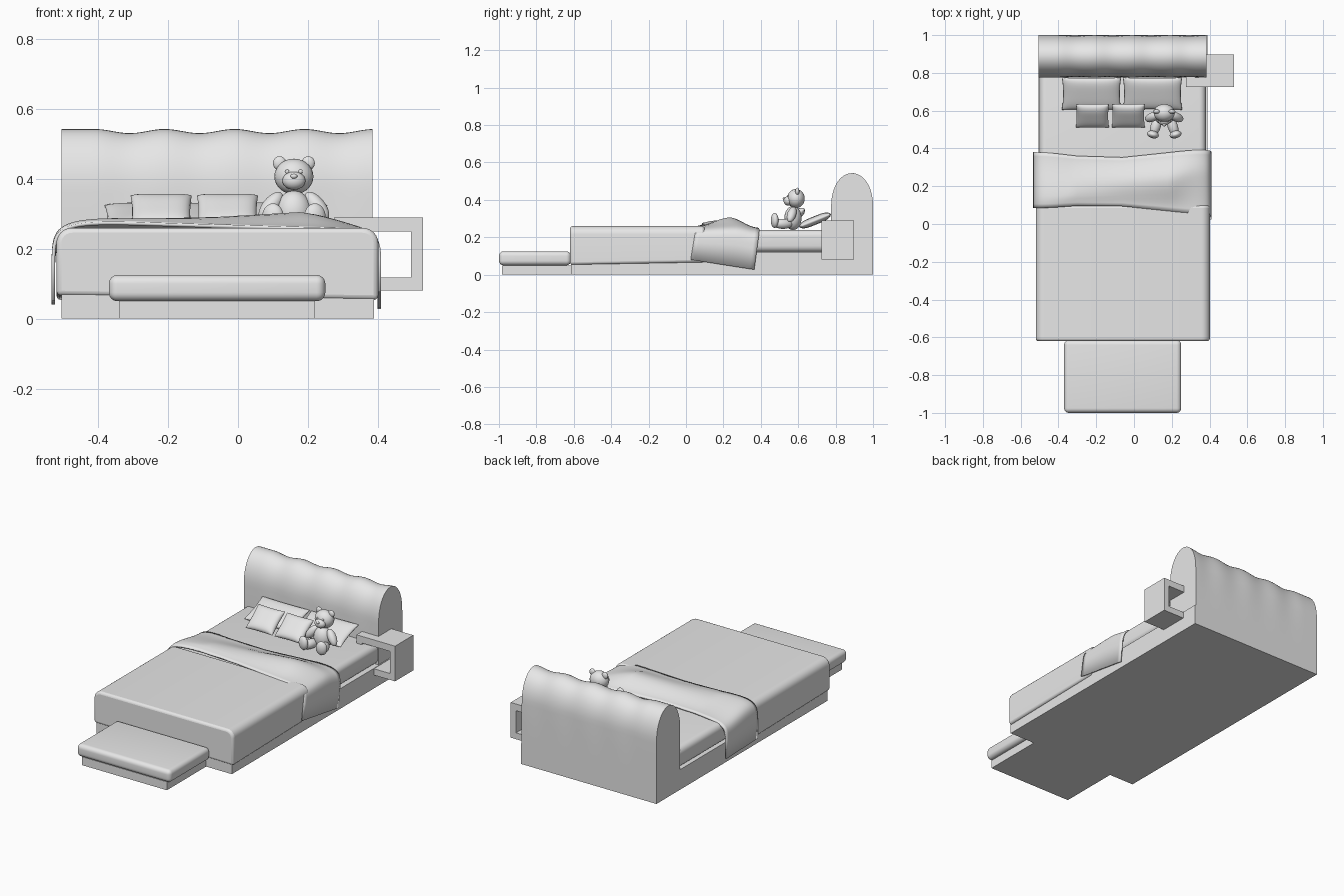
import bpy, bmesh, math
from mathutils import Vector, Matrix

cube = bpy.data.objects.get("Cube")
if cube:
    bpy.data.objects.remove(cube)

grey = bpy.data.materials.new("plain_light_grey")
grey.use_nodes = True
grey.diffuse_color = (0.8, 0.8, 0.8, 1)
grey.node_tree.nodes["Principled BSDF"].inputs["Base Color"].default_value = (0.8, 0.8, 0.8, 1)


def finish(name, bm, smooth=True, angle=40):
    bmesh.ops.recalc_face_normals(bm, faces=bm.faces)
    mesh = bpy.data.meshes.new(name)
    bm.to_mesh(mesh)
    bm.free()
    mesh.materials.append(grey)
    obj = bpy.data.objects.new(name, mesh)
    bpy.context.collection.objects.link(obj)
    if smooth:
        bpy.ops.object.select_all(action="DESELECT")
        obj.select_set(True)
        bpy.context.view_layer.objects.active = obj
        bpy.ops.object.shade_smooth_by_angle(angle=math.radians(angle))
    return obj


def box(name, lo, hi, bevel=0, keep=lambda a, b: True):
    """Box between two corners; edges passing keep() are rounded."""
    lo, hi = Vector(lo), Vector(hi)
    bm = bmesh.new()
    bmesh.ops.create_cube(bm, size=1)
    for v in bm.verts:
        v.co = (lo + hi) / 2 + v.co * (hi - lo)
    if bevel:
        edges = [e for e in bm.edges if keep(e.verts[0].co, e.verts[1].co)]
        bmesh.ops.bevel(bm, geom=edges, offset=bevel, segments=6, profile=0.5, affect="EDGES")
    return finish(name, bm, bevel > 0)


def skin(bm, rows):
    """Join rows of points into a sheet of quads."""
    grid = [[bm.verts.new(p) for p in row] for row in rows]
    for a, b in zip(grid, grid[1:]):
        for i in range(len(a) - 1):
            bm.faces.new((a[i], a[i + 1], b[i + 1], b[i]))
    return grid


def mix(points, x):
    """Smooth interpolation through (x, value) pairs."""
    if x <= points[0][0]:
        return points[0][1]
    for (x0, a), (x1, b) in zip(points, points[1:]):
        if x <= x1:
            t = (x - x0) / (x1 - x0)
            return a + (b - a) * t * t * (3 - 2 * t)
    return points[-1][1]


# Bed base, mattress and bench
box("bed_base", (-0.505, -0.615, 0), (0.39, 1, 0.12))
box("mattress", (-0.5, -0.6, 0.12), (0.38, 0.85, 0.24), 0.035)
box("bench_base", (-0.34, -0.985, 0), (0.22, -0.6, 0.05))
box("bench_cushion", (-0.37, -1, 0.05), (0.25, -0.615, 0.125), 0.025)


# Headboard: arched profile swept along x with soft vertical channels
def headboard_row(x):
    dip = 0.006 * (1 - math.cos(math.tau * (x + 0.01) / 0.2)) if x > -0.41 else 0
    row = [(x, 0.777, 0.12), (x, 0.776, 0.25)]
    for i in range(25):
        a = math.pi * i / 24
        row.append((x, 0.888 - (0.112 - dip * 0.3) * math.cos(a),
                    0.36 + (0.183 - dip) * math.sin(a) ** 0.9))
    return row + [(x, 1, 0.25), (x, 1, 0.12)]


bm = bmesh.new()
rows = skin(bm, [headboard_row(-0.505 + 0.89 * i / 54) for i in range(55)])
bm.faces.new(rows[0])
bm.faces.new(rows[-1])
finish("headboard", bm, angle=60)

# Blanket draped over the lower part of the bed
blanket = box("blanket", (-0.52, -0.62, 0.06), (0.402, 0.1, 0.26), 0.045,
              lambda a, b: a.z > 0.2 and b.z > 0.2 and abs(a.y - b.y) > 0.1)
rim = blanket.modifiers.new("soft_edges", "BEVEL")
rim.width, rim.segments = 0.014, 3
for v in blanket.data.vertices:
    if v.co.z < 0.1:
        v.co.z += 0.007 * math.sin(v.co.x * 4 + v.co.y * 5)


# Folded throw: a sloping ridge across the bed with hanging sides
def throw_row(v):
    row = []
    for i in range(49):
        a = math.pi * (1 - i / 48)
        c, s = math.cos(a), max(math.sin(a), 0)
        x = -0.062 + 0.472 * math.copysign(abs(c) ** 0.25, c)
        front = mix([(-0.5, 0.085), (-0.2, 0.1), (0.4, 0.055)], x)
        back = mix([(-0.53, 0.38), (-0.15, 0.35), (0.41, 0.395)], x)
        ridge_y = mix([(-0.5, 0.12), (0, 0.21), (0.4, 0.27)], x)
        ridge_z = mix([(-0.5, 0.288), (-0.1, 0.29), (0.15, 0.307), (0.38, 0.272)], x)
        front_z = mix([(-0.5, 0.28), (0.3, 0.262)], x)
        y = front + (back - front) * v
        top = mix([(front, front_z), (ridge_y, ridge_z), (back, 0.252)], y)
        hem = (0.05 - 0.01 * v) if x < 0 else (0.08 - 0.053 * v)
        rise = s ** 0.25
        if x > 0:
            y -= 0.03 * (1 - rise)
        row.append((x, y, hem + (top - hem) * rise))
    return row


bm = bmesh.new()
skin(bm, [throw_row(i / 14) for i in range(15)])
throw = finish("folded_throw", bm, angle=60)
thick = throw.modifiers.new("thickness", "SOLIDIFY")
thick.thickness = 0.01
thick.offset = -1


# Pillows
def pillow(name, centre, width, depth, height, tilt):
    bm = bmesh.new()
    n = 16
    for side in (-1, 1):
        rows = []
        for j in range(n + 1):
            v = -math.cos(math.pi * j / n)
            row = []
            for i in range(n + 1):
                u = -math.cos(math.pi * i / n)
                puff = math.sqrt(max(0, (1 - u ** 4) * (1 - v ** 4)))
                row.append((u * width / 2 * (1 - 0.05 * (1 - v * v)),
                            v * depth / 2 * (1 - 0.05 * (1 - u * u)),
                            side * puff * height / 2))
            rows.append(row)
        skin(bm, rows)
    bmesh.ops.remove_doubles(bm, verts=bm.verts, dist=0.0002)
    bm.transform(Matrix.Translation(centre) @ Matrix.Rotation(math.radians(tilt), 4, "X"))
    finish(name, bm, angle=80)


for side, x in (("right", -0.225), ("left", 0.098)):
    pillow(side + "_back_pillow", (x, 0.69, 0.29), 0.315, 0.185, 0.045, 22)
for side, x in (("right", -0.22), ("left", -0.03)):
    pillow(side + "_front_cushion", (x, 0.573, 0.305), 0.175, 0.155, 0.05, 38)

# Nightstand: open box frame fixed to the side of the bed
bm = bmesh.new()
outer = [(0.275, 0.08), (0.53, 0.08), (0.53, 0.29), (0.275, 0.29)]
inner = [(0.31, 0.118), (0.495, 0.118), (0.495, 0.25), (0.31, 0.25)]
loops = [[(x, y, z) for x, z in ring] for ring, y in
         ((outer, 0.725), (outer, 0.897), (inner, 0.897), (inner, 0.725), (outer, 0.725))]
skin(bm, [ring + ring[:1] for ring in loops])
bmesh.ops.remove_doubles(bm, verts=bm.verts, dist=0.0001)
finish("nightstand_frame", bm, False)


# Teddy bear
def ball(name, centre, size, turn=(0, 0, 0)):
    bm = bmesh.new()
    bmesh.ops.create_uvsphere(bm, u_segments=24, v_segments=14, radius=1)
    spin = Matrix.Identity(4)
    for axis, angle in zip("XYZ", turn):
        spin = Matrix.Rotation(math.radians(angle), 4, axis) @ spin
    bm.transform(Matrix.Translation(centre) @ spin @ Matrix.Diagonal((*size, 1)))
    finish("bear_" + name, bm, angle=80)


mid = 0.16
ball("body", (mid, 0.572, 0.303), (0.052, 0.046, 0.064))
ball("head", (mid, 0.588, 0.407), (0.056, 0.047, 0.051))
ball("muzzle", (mid, 0.547, 0.395), (0.033, 0.025, 0.026))
ball("nose", (mid, 0.524, 0.408), (0.01, 0.007, 0.007))
for side, s in (("right", -1), ("left", 1)):
    ball(side + "_ear", (mid + s * 0.041, 0.595, 0.445), (0.019, 0.011, 0.02))
    ball(side + "_eye", (mid + s * 0.019, 0.546, 0.421), (0.006, 0.005, 0.006))
    ball(side + "_arm", (mid + s * 0.066, 0.565, 0.322), (0.024, 0.024, 0.05), (-15, -s * 38, 0))
    ball(side + "_leg", (mid + s * 0.045, 0.518, 0.272), (0.027, 0.055, 0.027), (0, 0, s * 18))
    ball(side + "_foot", (mid + s * 0.06, 0.474, 0.29), (0.032, 0.02, 0.04), (0, 0, s * 15))
